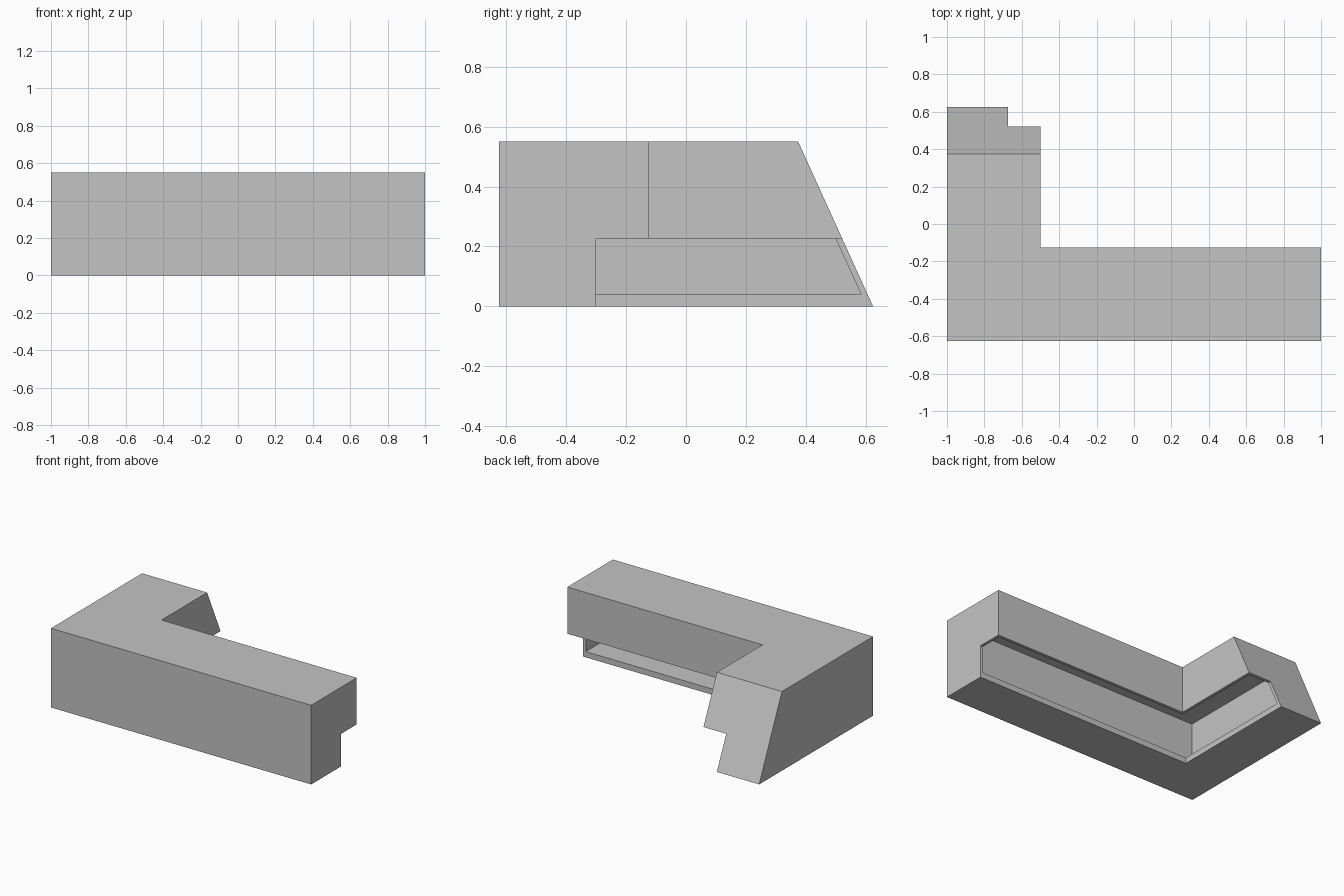
import bpy
import bmesh
from mathutils import Vector

cube = bpy.data.objects.get("Cube")
if cube:
    bpy.data.objects.remove(cube, do_unlink=True)

HALF_X, HALF_Y, HEIGHT = 1.0, 0.625, 0.55
WALL = 0.02                # shell thickness
SLOPE = 0.25 / HEIGHT      # lean of the short wing's end

grey = bpy.data.materials.new("plain_grey")
grey.use_nodes = True
colour = (0.55, 0.55, 0.55, 1)
grey.diffuse_color = colour
grey.node_tree.nodes["Principled BSDF"].inputs["Base Color"].default_value = colour


def sweep_l(name, profile, inset):
    """Sweep a (depth, height) profile round the L, mitred at the corner."""
    lean = inset * (1 + SLOPE ** 2) ** 0.5
    stations = (
        lambda d, z: Vector((HALF_X - inset, -HALF_Y + d, z)),
        lambda d, z: Vector((-HALF_X + d, -HALF_Y + d, z)),
        lambda d, z: Vector((-HALF_X + d, HALF_Y - SLOPE * z - lean, z)),
    )
    bm = bmesh.new()
    rings = [[bm.verts.new(place(d, z)) for d, z in profile] for place in stations]
    for a, b in zip(rings, rings[1:]):
        for i in range(len(profile)):
            j = (i + 1) % len(profile)
            bm.faces.new((a[i], a[j], b[j], b[i]))
    bm.faces.new(rings[0])
    bm.faces.new(rings[-1])
    bmesh.ops.recalc_face_normals(bm, faces=bm.faces)
    mesh = bpy.data.meshes.new(name)
    bm.to_mesh(mesh)
    bm.free()
    mesh.materials.append(grey)
    obj = bpy.data.objects.new(name, mesh)
    bpy.context.collection.objects.link(obj)
    return obj


# Counter body: deep top overhanging a narrower base
counter = sweep_l("counter_shell", [
    (0, 0), (0.325, 0), (0.325, 0.226), (0.5, 0.226), (0.5, HEIGHT), (0, HEIGHT),
], 0)

# Hollow interior, open along the inner side of the base
cavity = sweep_l("cavity_cutter", [
    (WALL, 0.04), (0.5 - WALL, 0.04), (0.5 - WALL, HEIGHT - WALL), (WALL, HEIGHT - WALL),
], WALL)
cavity.hide_render = True

cut = counter.modifiers.new("hollow", "BOOLEAN")
cut.operation = "DIFFERENCE"
cut.solver = "EXACT"
cut.object = cavity
bpy.context.view_layer.objects.active = counter
bpy.ops.object.modifier_apply(modifier=cut.name)
bpy.data.objects.remove(cavity, do_unlink=True)
